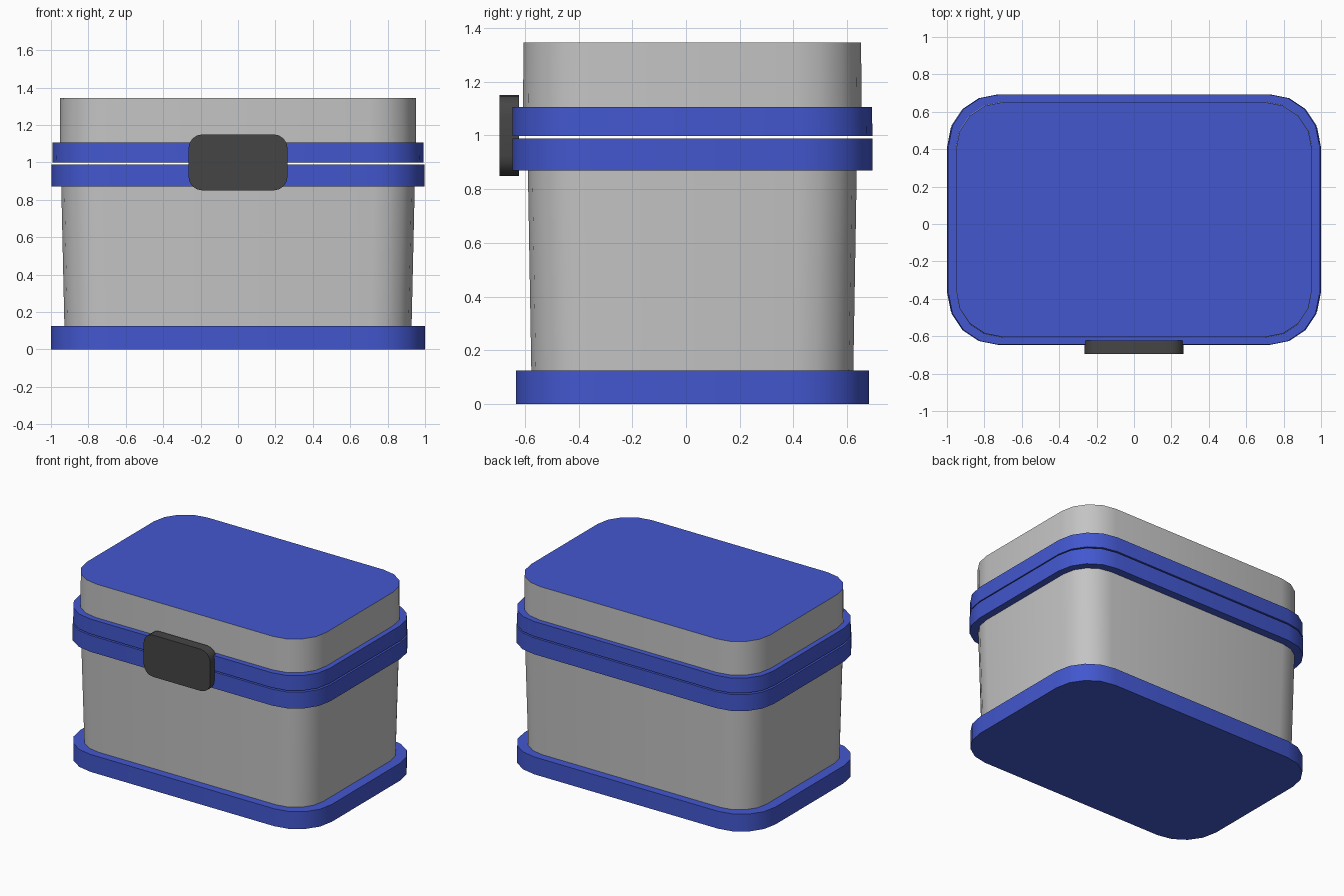
import bpy, bmesh, math

if "Cube" in bpy.data.objects:
    bpy.data.objects.remove(bpy.data.objects["Cube"])

YC = 0.0235  # plan centre of the box; the latch protrudes in front


def mat(name, rgb):
    m = bpy.data.materials.new(name)
    m.diffuse_color = (*rgb, 1)
    m.use_nodes = True
    m.node_tree.nodes["Principled BSDF"].inputs["Base Color"].default_value = m.diffuse_color
    return m


BLUE = mat("blue", (0.055, 0.095, 0.62))
GREY = mat("light grey", (0.55, 0.55, 0.55))
DARK = mat("dark grey", (0.06, 0.06, 0.06))


def outline(hx, hy, r, segs=4):
    """Rounded rectangle, counter-clockwise."""
    pts = []
    for i, (sx, sy) in enumerate([(1, 1), (-1, 1), (-1, -1), (1, -1)]):
        for k in range(segs + 1):
            a = math.pi / 2 * (i + k / segs)
            pts.append((sx * (hx - r) + r * math.cos(a),
                        sy * (hy - r) + r * math.sin(a)))
    return pts


def loft(name, sections, place, mats, top_index=0):
    """Skin rounded rectangles (hx, hy, r, depth) and cap both ends."""
    bm = bmesh.new()
    rings = [[bm.verts.new(place(x, y, d)) for x, y in outline(hx, hy, r)]
             for hx, hy, r, d in sections]
    for a, b in zip(rings, rings[1:]):
        for i in range(len(a)):
            j = (i + 1) % len(a)
            bm.faces.new((a[i], a[j], b[j], b[i]))
    bm.faces.new(rings[0][::-1])
    bm.faces.new(rings[-1]).material_index = top_index
    bmesh.ops.recalc_face_normals(bm, faces=bm.faces)
    me = bpy.data.meshes.new(name)
    bm.to_mesh(me)
    bm.free()
    for m in mats:
        me.materials.append(m)
    ob = bpy.data.objects.new(name, me)
    bpy.context.collection.objects.link(ob)
    bpy.ops.object.select_all(action='DESELECT')
    ob.select_set(True)
    bpy.context.view_layer.objects.active = ob
    bpy.ops.object.shade_smooth_by_angle(angle=math.radians(35))
    return ob


def upright(x, y, d):
    return (x, y + YC, d)


def facing_front(x, y, d):
    return (x, d, 1.0 + y)


# Base skirt
loft("base", [(1.0, 0.657, 0.27, 0), (1.0, 0.657, 0.27, 0.125)], upright, [BLUE])
# Tapered body
loft("body", [(0.928, 0.599, 0.22, 0.12), (0.945, 0.612, 0.22, 0.875)], upright, [GREY])
# Rims of body and lid, with a thin gap between them
loft("body_rim", [(0.996, 0.67, 0.27, 0.87), (0.996, 0.67, 0.27, 0.988)], upright, [BLUE])
loft("lid_rim", [(0.993, 0.67, 0.27, 0.998), (0.991, 0.669, 0.27, 1.105)], upright, [BLUE])
# Lid: grey sides, blue top face
loft("lid", [(0.953, 0.63, 0.25, 1.10), (0.951, 0.628, 0.25, 1.345)],
     upright, [GREY, BLUE], top_index=1)
# Front latch
loft("latch", [(0.265, 0.15, 0.075, -0.622), (0.265, 0.15, 0.075, -0.694)],
     facing_front, [DARK])
